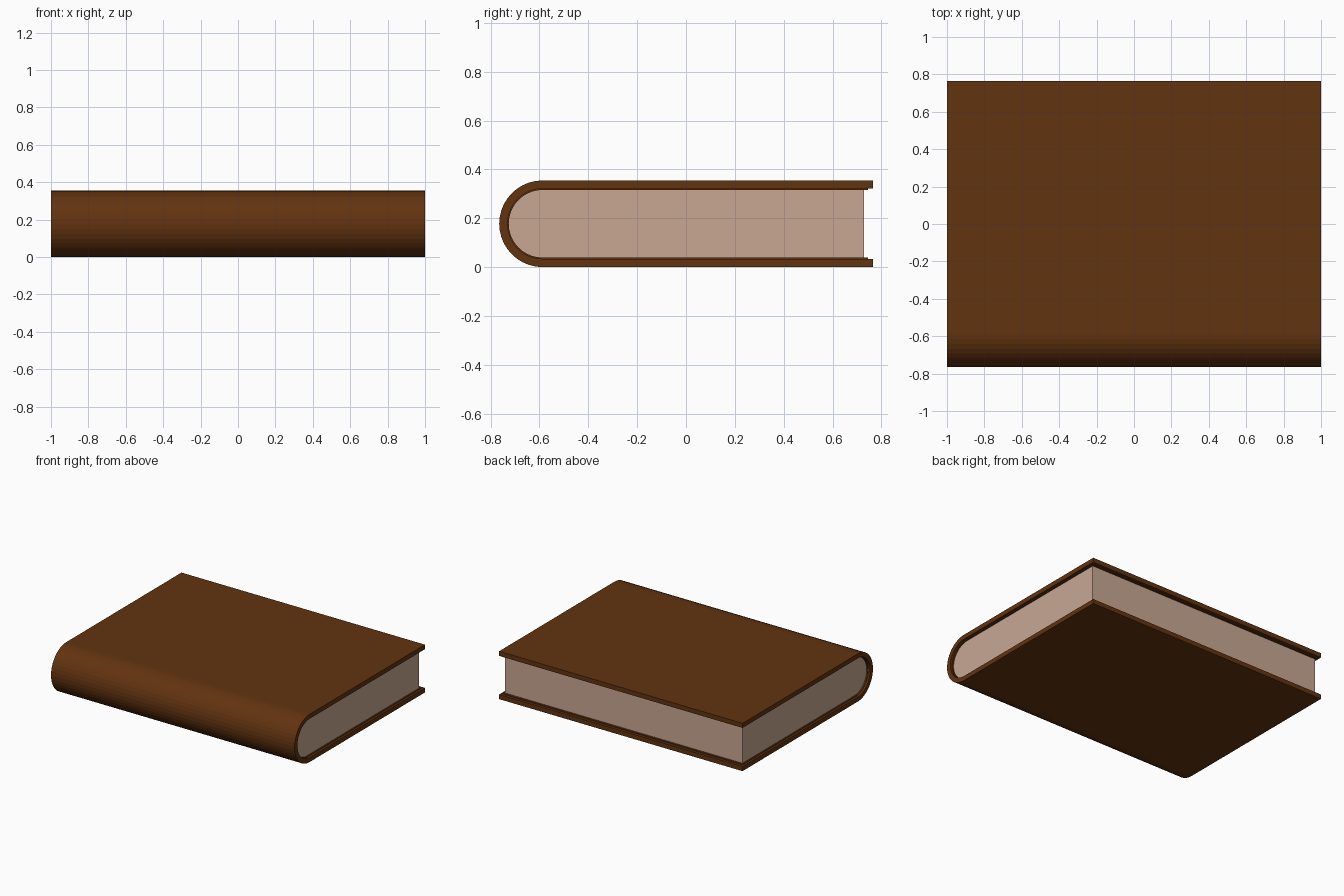
import bpy, bmesh, math

if "Cube" in bpy.data.objects:
    bpy.data.objects.remove(bpy.data.objects["Cube"])

R = 0.1775            # half the book thickness
CY = -0.765 + R       # centre of the rounded spine
SEG = 20


def material(name, color):
    m = bpy.data.materials.new(name)
    m.diffuse_color = (*color, 1)
    m.use_nodes = True
    m.node_tree.nodes["Principled BSDF"].inputs["Base Color"].default_value = m.diffuse_color
    return m


def u_path(r, end):
    # from lower fore edge, around the spine, to upper fore edge
    arc = [-math.pi / 2 - math.pi * i / SEG for i in range(SEG + 1)]
    pts = [(CY + r * math.cos(a), R + r * math.sin(a)) for a in arc]
    return [(end, R - r)] + pts + [(end, R + r)]


def extrude(name, outline, half, mat):
    bm = bmesh.new()
    face = bm.faces.new([bm.verts.new((-half, y, z)) for y, z in outline])
    res = bmesh.ops.extrude_face_region(bm, geom=[face])
    verts = [g for g in res["geom"] if isinstance(g, bmesh.types.BMVert)]
    bmesh.ops.translate(bm, verts=verts, vec=(2 * half, 0, 0))
    bmesh.ops.recalc_face_normals(bm, faces=bm.faces)
    me = bpy.data.meshes.new(name)
    bm.to_mesh(me)
    bm.free()
    me.materials.append(mat)
    ob = bpy.data.objects.new(name, me)
    bpy.context.collection.objects.link(ob)
    return ob


leather = material("leather", (0.122, 0.033, 0.005))
paper = material("paper", (0.58, 0.386, 0.292))

# Wraparound cover, and the thin inset lining inside it
extrude("cover", u_path(R, 0.765) + u_path(R - 0.034, 0.765)[::-1], 1.0, leather)
extrude("cover_lining", u_path(R - 0.034, 0.745) + u_path(R - 0.039, 0.745)[::-1],
        0.985, leather)

# Solid page block with rounded back
extrude("pages", u_path(R - 0.039, 0.73), 0.975, paper)
